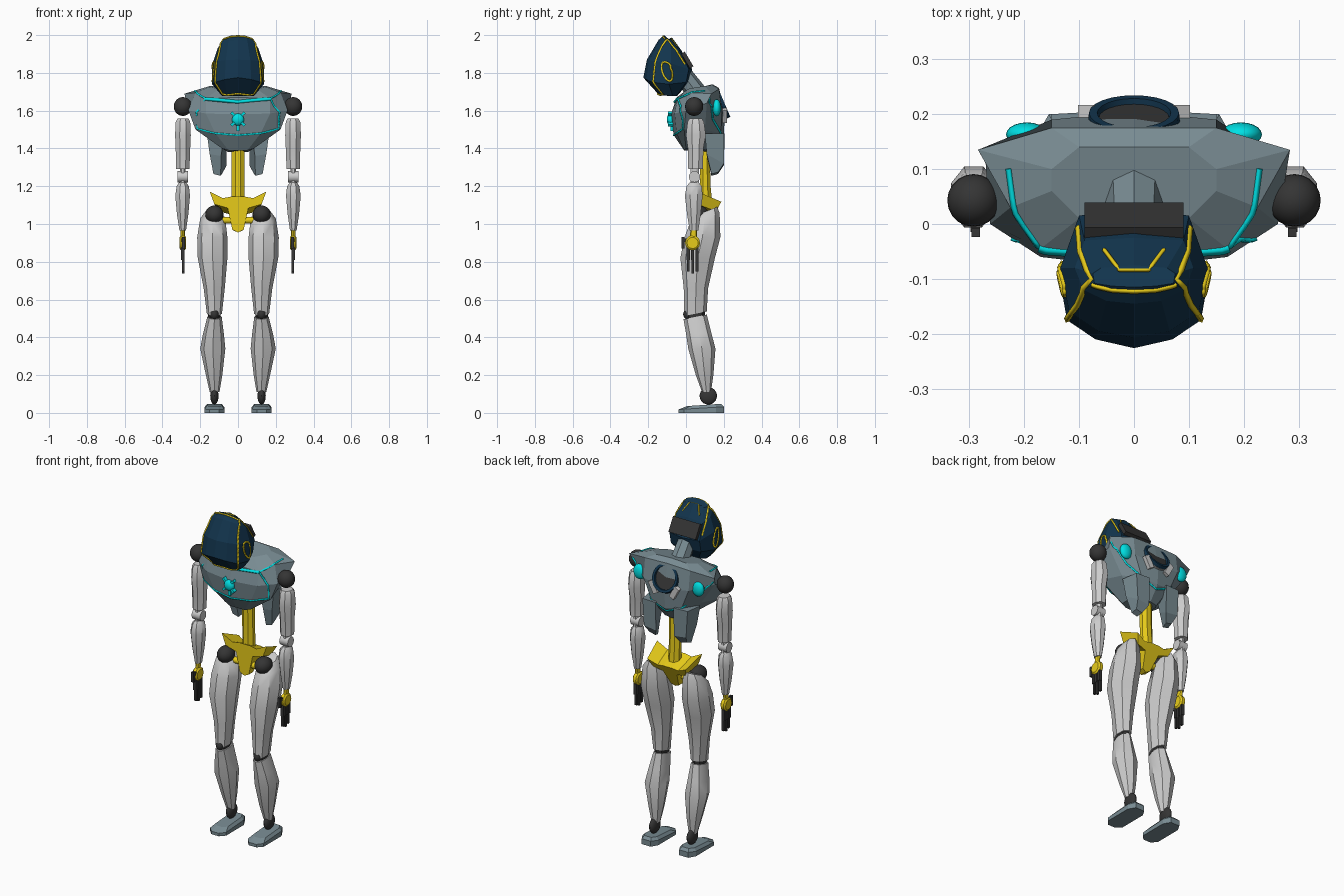
import bpy, bmesh
from math import sin, cos, pi
from mathutils import Vector, Matrix
from mathutils.bvhtree import BVHTree


def material(name, rgb):
    m = bpy.data.materials.new(name)
    m.diffuse_color = (*rgb, 1)
    return m


STEEL = material("steel_blue", (.19, .26, .29))
NAVY = material("navy", (.006, .035, .075))
YELLOW = material("yellow", (.8, .6, .01))
CYAN = material("cyan", (0, .75, .78))
DARK = material("dark", (.035, .035, .035))


def finish(name, bm, mat, mirror, smooth):
    bmesh.ops.recalc_face_normals(bm, faces=bm.faces)
    me = bpy.data.meshes.new(name)
    bm.to_mesh(me)
    bm.free()
    if mat:
        me.materials.append(mat)
    if smooth:
        me.shade_smooth()
        me.set_sharp_from_angle(angle=smooth)
    ob = bpy.data.objects.new(name, me)
    bpy.context.collection.objects.link(ob)
    if mirror:
        ob.modifiers.new("Mirror", "MIRROR").use_clip = False
        ob.modifiers["Mirror"].use_mirror_merge = False
    return ob


def loft(name, rings, mat=None, mirror=False, smooth=0):
    """Skin a stack of equal-length closed rings and cap both ends."""
    bm = bmesh.new()
    vs = [[bm.verts.new(p) for p in r] for r in rings]
    n = len(vs[0])
    for a, b in zip(vs, vs[1:]):
        for i in range(n):
            j = (i + 1) % n
            bm.faces.new((a[i], a[j], b[j], b[i]))
    bm.faces.new(vs[0])
    bm.faces.new(vs[-1])
    return finish(name, bm, mat, mirror, smooth)


def sym(half):
    """Complete a half outline (first and last point on x = 0)."""
    return half + [(-x, y, z) for x, y, z in half[-2:0:-1]]


def limb(name, secs, mat=None, n=8, mirror=True, turn=0.):
    """Sections: z, x0, x1, y0, y1, optional tilt of z along y."""
    k = 1 / cos(pi / n) if turn else 1
    rings = []
    for z, x0, x1, y0, y1, *t in secs:
        ring = []
        for i in range(n):
            a = 2 * pi * i / n + turn
            dy = k * (y1 - y0) / 2 * sin(a)
            ring.append(((x0 + x1) / 2 + k * (x1 - x0) / 2 * cos(a),
                         (y0 + y1) / 2 + dy, z + (t[0] * dy if t else 0)))
        rings.append(ring)
    return loft(name, rings, mat, mirror, .6)


def lathe(name, prof, loc, axis, mat=None, n=16, mirror=False):
    q = Vector(axis).to_track_quat('Z', 'Y')
    rings = [[Vector(loc) + q @ Vector((r * cos(2 * pi * i / n), r * sin(2 * pi * i / n), h))
              for i in range(n)] for r, h in prof]
    return loft(name, rings, mat, mirror, .6)


def ball(name, loc, size, mat=None, mirror=True, tilt=0.):
    bm = bmesh.new()
    m = Matrix.LocRotScale(Vector(loc), Matrix.Rotation(tilt, 3, 'X'), Vector(size))
    bmesh.ops.create_uvsphere(bm, u_segments=20, v_segments=12, radius=1, matrix=m)
    return finish(name, bm, mat, mirror, .6)


def box(name, loc, size, mat=None, mirror=True, rot=0., axis='X'):
    bm = bmesh.new()
    m = Matrix.LocRotScale(Vector(loc), Matrix.Rotation(rot, 3, axis), Vector(size))
    bmesh.ops.create_cube(bm, size=1, matrix=m)
    return finish(name, bm, mat, mirror, 0)


def trim(name, pts, target, mat, r=.006, closed=False):
    """Thin strip snapped to the target's surface, on both sides."""
    bm = bmesh.new()
    bm.from_mesh(target.data)
    tree = BVHTree.FromBMesh(bm)
    bm.free()
    pts = [Vector(p) for p in pts]
    path = [a.lerp(b, k / 6) for a, b in zip(pts, pts[1:]) for k in range(6)] + [pts[-1]]
    path = [tree.find_nearest(p)[0] for p in path]
    cu = bpy.data.curves.new(name, 'CURVE')
    cu.dimensions = '3D'
    cu.bevel_depth = r
    cu.bevel_resolution = 0
    cu.use_fill_caps = True
    cu.materials.append(mat)
    for s in (1, -1):
        sp = cu.splines.new('POLY')
        sp.points.add(len(path) - 1)
        sp.use_cyclic_u = closed
        for p, v in zip(sp.points, path):
            p.co = (v.x * s, v.y, v.z, 1)
    ob = bpy.data.objects.new(name, cu)
    bpy.context.collection.objects.link(ob)


# Helmet, leaning forward
head = loft("helmet", [sym(h) for h in (
    [(0, -.14, 1.68), (.06, -.135, 1.68), (.085, -.11, 1.68), (.085, -.07, 1.678), (.05, -.05, 1.678), (0, -.045, 1.68)],
    [(0, -.226, 1.775), (.07, -.21, 1.765), (.122, -.175, 1.75), (.137, -.09, 1.74), (.1, 0, 1.75), (0, .02, 1.755)],
    [(0, -.207, 1.87), (.065, -.195, 1.868), (.118, -.16, 1.86), (.134, -.08, 1.85), (.1, .015, 1.82), (0, .033, 1.82)],
    [(0, -.145, 1.975), (.05, -.14, 1.97), (.092, -.12, 1.955), (.108, -.08, 1.93), (.09, -.03, 1.91), (0, -.025, 1.92)],
    [(0, -.115, 2.0), (.04, -.113, 1.997), (.072, -.108, 1.985), (.075, -.09, 1.978), (.06, -.08, 1.975), (0, -.075, 1.988)])], NAVY)
trim("helmet_side_stripe", [(.115, 0, 1.85), (.08, -.1, 1.98), (.105, -.15, 1.9), (.123, -.175, 1.755), (.085, -.125, 1.685), (0, -.15, 1.69)], head, YELLOW)
trim("helmet_brow_stripe", [(.078, -.112, 1.98), (0, -.125, 1.997)], head, YELLOW, .005)
trim("helmet_crown_stripe", [(.055, -.045, 1.94), (.027, -.085, 1.985), (0, -.085, 1.985)], head, YELLOW, .004)
ear = [(.145, -.1 + .03 * cos(a) - .015 * sin(a), 1.81 + .055 * sin(a)) for a in [i * pi / 6 for i in range(12)]]
trim("helmet_ear_ring", ear + ear[:1], head, YELLOW)
box("helmet_back_panel", (0, .007, 1.868), (.18, .022, .09), DARK, False, .53)
lathe("neck", [(.055, -.07), (.05, .07)], (0, .03, 1.73), (0, -.6, .8), STEEL, 8)

# Armoured chest
torso = loft("chest_armour", [sym(h) for h in (
    [(0, -.01, 1.39), (.05, -.01, 1.39), (.085, 0, 1.4), (.085, .08, 1.4), (.05, .13, 1.38), (0, .14, 1.38)],
    [(0, -.065, 1.47), (.12, -.05, 1.48), (.225, -.01, 1.5), (.17, .1, 1.5), (.1, .185, 1.48), (0, .2, 1.46)],
    [(0, -.08, 1.58), (.17, -.06, 1.585), (.262, 0, 1.6), (.27, .11, 1.64), (.15, .19, 1.6), (0, .205, 1.58)],
    [(0, -.05, 1.67), (.17, -.045, 1.665), (.225, .03, 1.695), (.284, .135, 1.69), (.15, .175, 1.715), (0, .175, 1.72)],
    [(0, .01, 1.71), (.1, .01, 1.715), (.15, .06, 1.725), (.15, .1, 1.73), (.1, .14, 1.735), (0, .14, 1.74)])], STEEL)
trim("shoulder_light_strip", [(.23, .1, 1.71), (.215, .02, 1.69), (.176, -.045, 1.665), (.225, -.035, 1.59), (.215, -.015, 1.505),
                              (.12, -.055, 1.478), (0, -.07, 1.468)], torso, CYAN)
trim("neckline_light_strip", [(.176, -.045, 1.662), (.08, -.055, 1.655), (0, -.055, 1.645)], torso, CYAN, .01)
trim("back_light_strip", [(.272, .135, 1.66), (.18, .15, 1.55), (.1, .19, 1.475), (0, .2, 1.43)], torso, CYAN)
ball("back_light", (.195, .163, 1.615), (.038, .022, .045), CYAN)
loft("back_flap", [[(.07, .1, 1.48), (.165, .1, 1.48), (.15, .2, 1.48), (.06, .205, 1.48)],
                   [(.09, .11, 1.36), (.15, .11, 1.37), (.14, .2, 1.32), (.06, .2, 1.31)],
                   [(.092, .135, 1.255), (.13, .135, 1.265), (.125, .17, 1.275), (.085, .17, 1.265)]], STEEL, True)
ball("chest_gem", (0, -.082, 1.553), (.032, .02, .032), CYAN, False)
for i, a in enumerate((.7, -.7, pi + .7, pi - .7, pi / 2)):
    if i < 4:
        box("gem_prong", (.036 * cos(a), -.08, 1.556 + .042 * sin(a)), (.022, .03, .014), CYAN, False, -a, 'Y')
    else:
        box("gem_stem", (0, -.073, 1.512), (.014, .02, .04), CYAN, False)

# Round thruster on the back
axis = (0, .92, .39)
lathe("thruster_housing", [(.045, -.09), (.07, -.06), (.084, -.015), (.08, -.004)], (0, .195, 1.64), axis, None, 24)
lathe("thruster_ring", [(.075, -.02), (.084, -.012), (.082, .008), (.067, .008), (.064, -.006)], (0, .195, 1.64), axis, NAVY, 24)
lathe("thruster_core", [(.064, -.012), (.064, -.002)], (0, .195, 1.64), axis, DARK, 24)
box("thruster_bracket", (.07, .197, 1.575), (.032, .04, .075), None, True, .5, 'Y')

# Spine and pelvis
limb("spine", [(1.1, -.035, .035, .07, .14), (1.2, -.035, .035, .075, .13), (1.42, -.035, .035, .07, .125)], YELLOW, 8, False, pi / 8)
outline = [(0, 1.145), (.035, 1.145), (.08, 1.137), (.15, 1.172), (.125, 1.105), (.055, 1.085), (.03, .97), (0, .955)]
loft("pelvis", [sym([(x, .06, z) for x, z in outline]),
                sym([(x * .85, .1 + .4 * (z - .955), z - .25 * (z - .955)) for x, z in outline])], YELLOW)
lathe("hip_axle", [(.018, -.09), (.018, .09)], (0, .085, 1.02), (1, 0, 0), YELLOW, 12)

# Legs
ball("hip_joint", (.125, .065, 1.05), (.048, .055, .048), DARK)
limb("thigh", [(.525, .085, .165, -.01, .11, .2), (.66, .07, .182, -.012, .117), (.82, .056, .213, -.03, .153),
               (.93, .056, .216, -.008, .182), (1.03, .068, .2, .02, .178, .35), (1.07, .09, .17, .06, .165, .4)])
ball("knee_joint", (.125, .015, .522), (.024, .03, .03), DARK)
limb("knee_gap", [(.495, .092, .158, 0, .1, .2), (.535, .092, .158, 0, .1, .2)], DARK)
limb("shin", [(.11, .098, .15, .085, .132), (.2, .083, .17, .052, .145), (.34, .067, .2, .012, .156),
              (.42, .075, .185, 0, .135), (.508, .086, .163, -.013, .11, .2)])
ball("ankle_joint", (.125, .118, .09), (.022, .046, .046), DARK)
foot = [(.1, -.04), (.15, -.04), (.178, -.01), (.178, .16), (.155, .2), (.095, .2), (.072, .16), (.072, -.01)]
loft("foot", [[(x, y, 0) for x, y in foot], [(x, y, .018 + .06 * (y + .04)) for x, y in foot],
              [(.125 + (x - .125) * .75, .095 + (y - .08) * .75, .036 + .05 * (y + .04)) for x, y in foot]], STEEL, True)

# Arms
ball("shoulder_joint", (.292, .043, 1.622), (.048, .048, .05), DARK)
limb("upper_arm", [(1.29, .257, .327, .012, .09), (1.4, .253, .33, .01, .092), (1.47, .25, .333, 0, .105),
                   (1.54, .253, .33, .008, .095), (1.558, .262, .32, .018, .085)], turn=pi / 8)
limb("elbow_link", [(1.2, .277, .308, .025, .07), (1.3, .277, .308, .025, .07)], turn=pi / 8)
lathe("elbow_hinge", [(.03, -.028), (.03, .028)], (.292, .045, 1.25), (1, 0, 0), None, 12, True)
limb("forearm", [(.965, .275, .31, .02, .065), (1.05, .263, .323, .006, .078), (1.15, .254, .332, -.006, .088),
                 (1.2, .26, .325, .003, .083), (1.22, .275, .312, .02, .068)], turn=pi / 8)

# Hands
limb("wrist", [(.9, .28, .306, .015, .055), (.975, .282, .304, .025, .06)], YELLOW)
lathe("palm", [(.03, -.018), (.04, -.01), (.04, .008), (.03, .016)], (.293, .035, .9), (1, 0, 0), YELLOW, 12, True)
for i, y in enumerate((.012, .035, .058)):
    box("finger_base", (.292, y, .843), (.02, .017, .065), DARK)
    box("finger_tip", (.29, y, .775 if i == 1 else .785), (.014, .014, .075), DARK)
box("thumb", (.288, -.016, .9), (.016, .016, .06), DARK)
box("thumb_knuckle", (.289, -.004, .915), (.018, .022, .018), DARK)
